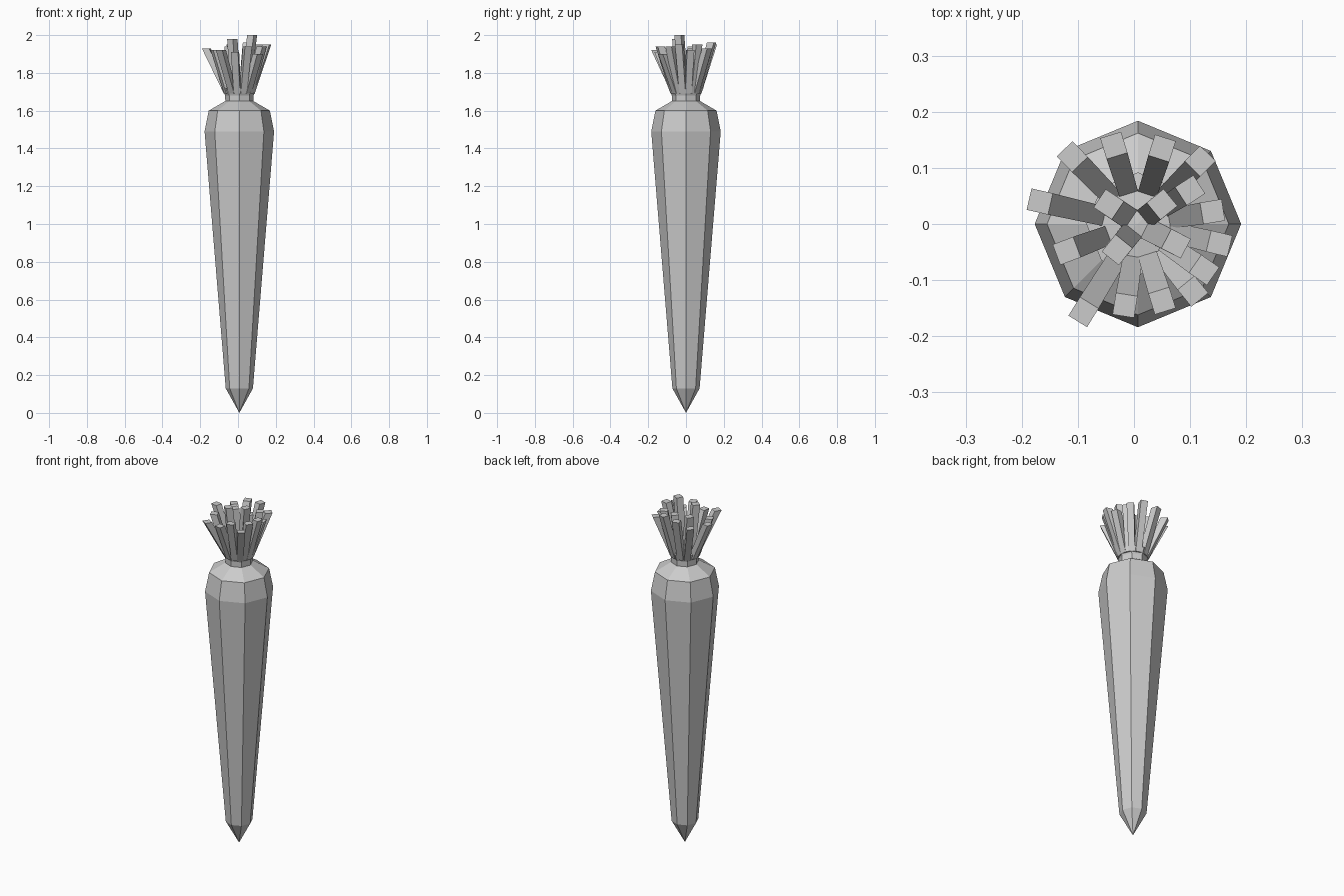
import bpy, bmesh
from math import sin, cos, pi, hypot
from mathutils import Vector

if "Cube" in bpy.data.objects:
    bpy.data.objects.remove(bpy.data.objects["Cube"])

CX = 0.007   # the root axis sits slightly off centre


def make_object(name, bm):
    bmesh.ops.recalc_face_normals(bm, faces=bm.faces)
    mesh = bpy.data.meshes.new(name)
    bm.to_mesh(mesh)
    bm.free()
    obj = bpy.data.objects.new(name, mesh)
    bpy.context.collection.objects.link(obj)
    return obj


def lathe(name, profile, sides=8):
    """Faceted solid of revolution from (radius, z) pairs; radius 0 is a point."""
    bm = bmesh.new()
    rings = []
    for r, z in profile:
        if r == 0:
            rings.append([bm.verts.new((CX, 0, z))] * sides)
        else:
            rings.append([bm.verts.new((CX + r * cos(2 * pi * i / sides),
                                        r * sin(2 * pi * i / sides), z))
                          for i in range(sides)])
    for a, b in zip(rings, rings[1:]):
        for i in range(sides):
            j = (i + 1) % sides
            bm.faces.new(dict.fromkeys((a[i], a[j], b[j], b[i])))
    return make_object(name, bm)


# tapered root with pointed tip and rounded shoulder
lathe("root", [(0, 0), (0.072, 0.13), (0.184, 1.49), (0.162, 1.60),
               (0.076, 1.65), (0, 1.65)])

# short crown that the stalks grow from
lathe("crown", [(0, 1.64), (0.074, 1.64), (0.075, 1.68), (0.092, 1.72), (0, 1.73)])


def stalk(bm, x, y, z, base_r, base_w, tip_w):
    """Square stalk leaning from the crown out to the tip (x, y, z)."""
    out = Vector((x - CX, y, 0)).normalized()
    side = Vector((-out.y, out.x, 0))
    rings = []
    for c, w in ((Vector((CX, 0, 1.69)) + out * base_r, base_w),
                 (Vector((x, y, z)), tip_w)):
        rings.append([bm.verts.new(c + (out * a + side * b) * w / 2)
                      for a, b in ((-1, -1), (1, -1), (1, 1), (-1, 1))])
    low, top = rings
    bm.faces.new(low)
    bm.faces.new(top)
    for i in range(4):
        j = (i + 1) % 4
        bm.faces.new((low[i], low[j], top[j], top[i]))


# stalk tips: x, y, height
tips = [(-0.168, 0.04, 1.93), (-0.11, 0.12, 1.92), (-0.036, 0.14, 1.95),
        (0.05, 0.135, 1.96), (0.118, 0.112, 1.93), (0.10, 0.06, 1.95),
        (0.14, 0.022, 1.92), (0.152, -0.035, 1.95), (0.125, -0.082, 1.94),
        (0.105, -0.12, 1.90), (0.05, -0.137, 1.94), (-0.016, -0.145, 1.91),
        (-0.09, -0.157, 1.92), (-0.12, -0.048, 1.92),
        (0.075, -0.035, 2.0), (-0.03, -0.046, 1.98),
        (-0.045, 0.035, 1.94), (0.05, 0.035, 1.93)]
bm = bmesh.new()
for x, y, z in tips:
    inner = hypot(x - CX, y) < 0.09
    stalk(bm, x, y, z, 0.03 if inner else 0.063, 0.04 if inner else 0.034, 0.039)
make_object("leaf_stalks", bm)
